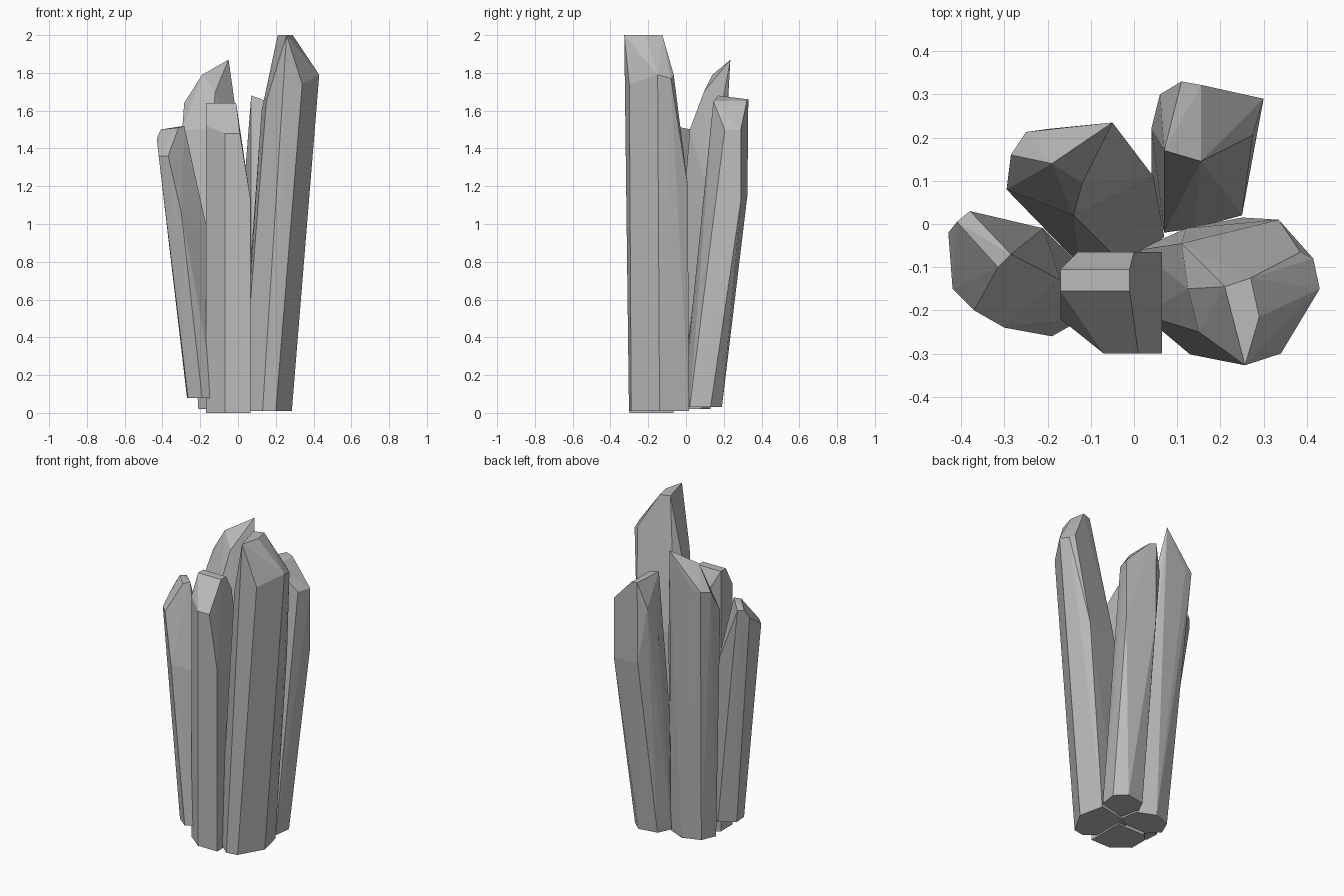
import bpy, bmesh

# Single grey stone colour
stone = bpy.data.materials.new("grey crystal")
stone.diffuse_color = (0.5, 0.5, 0.5, 1)


def crystal(name, base_z, base, shoulder, tip):
    """Faceted crystal: convex hull of base ring, shoulder points and tip facet."""
    bm = bmesh.new()
    for x, y in base:
        bm.verts.new((x, y, base_z))
    for p in shoulder + tip:
        bm.verts.new(p)
    res = bmesh.ops.convex_hull(bm, input=bm.verts[:])
    loose = [v for v in bm.verts if not v.link_faces]
    bmesh.ops.delete(bm, geom=loose, context='VERTS')
    # merge nearly coplanar triangles into flat facets
    bmesh.ops.dissolve_limit(bm, angle_limit=0.03, verts=bm.verts[:], edges=bm.edges[:])
    bmesh.ops.recalc_face_normals(bm, faces=bm.faces[:])
    me = bpy.data.meshes.new(name)
    bm.to_mesh(me)
    bm.free()
    me.materials.append(stone)
    ob = bpy.data.objects.new(name, me)
    bpy.context.collection.objects.link(ob)
    return ob


# Tallest crystal, front right
crystal("tall_crystal", 0.01,
        [(.285, -.14), (.2, -.29), (.13, -.302), (.02, -.21), (.01, -.06), (.12, -.01), (.25, .015)],
        [(.43, -.15, 1.79), (.34, -.3, 1.74), (.235, -.31, 1.72), (.15, -.25, 1.65),
         (.125, -.15, 1.6), (.11, -.045, 1.2), (.335, .01, 1.2), (.415, -.08, 1.77), (.385, -.065, 1.79)],
        [(.21, -.145, 2), (.27, -.125, 2), (.29, -.215, 2), (.257, -.327, 2)])

# Upright crystal, front centre
crystal("front_crystal", 0.0,
        [(-.17, -.22), (-.07, -.3), (.065, -.3), (.065, -.065), (-.13, -.065), (-.17, -.105)],
        [(-.17, -.22, 1.52), (-.07, -.3, 1.48), (.01, -.3, 1.48), (.065, -.3, 1.14),
         (.065, -.065, 1.14), (0, -.065, 1.55), (-.13, -.065, 1.55)],
        [(-.17, -.155, 1.64), (-.01, -.155, 1.64), (-.01, -.105, 1.64), (-.17, -.105, 1.64)])

# Short leaning crystal, left
crystal("left_crystal", 0.08,
        [(-.27, -.12), (-.265, -.2), (-.19, -.26), (-.12, -.22), (-.1, -.12), (-.18, -.06)],
        [(-.43, -.02, 1.45), (-.42, -.15, 1.36), (-.37, -.2, 1.36), (-.3, -.24, 1.06),
         (-.17, -.13, 1.0), (-.21, -.01, 1.1)],
        [(-.41, .005, 1.5), (-.38, .03, 1.5), (-.285, -.07, 1.52), (-.315, -.1, 1.51)])

# Thick pointed crystal, back left
crystal("pointed_crystal", 0.02,
        [(-.21, 0), (-.17, .09), (-.06, .13), (.05, .08), (.07, -.03), (-.02, -.1), (-.13, -.09)],
        [(-.295, .08, 1.5), (-.285, .16, 1.64), (-.25, .213, 1.65), (-.2, .22, 1.65),
         (-.03, .18, 1.6), (.045, .11, 1.2), (-.14, .02, 1.5)],
        [(-.19, .14, 1.79), (-.13, .2, 1.81), (-.05, .235, 1.87), (-.12, .095, 1.7)])

# Leaning crystal, back right
crystal("back_crystal", 0.03,
        [(.07, -.02), (.14, -.01), (.25, .02), (.265, .13), (.2, .19), (.08, .17), (.04, .09)],
        [(.275, .205, 1.5), (.3, .29, 1.5), (.3, .29, 1.12), (.11, .325, 1.15),
         (.06, .3, 1.5), (.04, .22, 1.3)],
        [(.07, .17, 1.68), (.155, .145, 1.65), (.155, .322, 1.65), (.11, .33, 1.66)])
